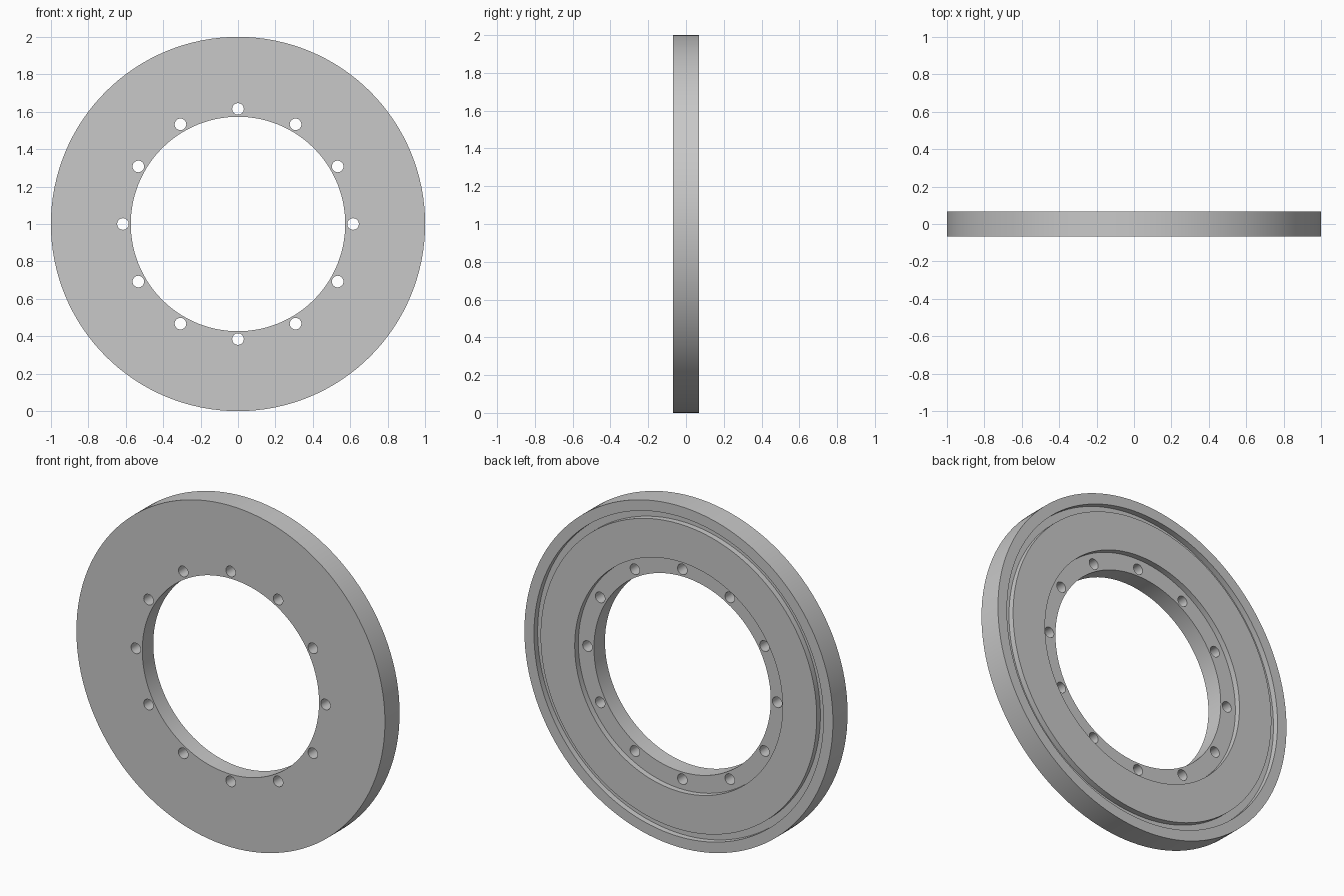
import bpy
import bmesh
from math import cos, sin, tau, radians
from mathutils import Matrix, Vector

cube = bpy.data.objects.get("Cube")
if cube:
    bpy.data.objects.remove(cube, do_unlink=True)

SEGMENTS = 128
HOLES = 12
HALF = 0.068                 # half of the ring thickness
STEP = HALF - 0.034          # floor level of the groove and inner flange
AXIS = Vector((0, 0, 1))     # centre of the ring

steel = bpy.data.materials.new("grey metal")
steel.use_nodes = True
grey = (0.58, 0.58, 0.58, 1)
steel.diffuse_color = grey
steel.node_tree.nodes["Principled BSDF"].inputs["Base Color"].default_value = grey


def make_object(name, bm):
    bmesh.ops.recalc_face_normals(bm, faces=bm.faces)
    mesh = bpy.data.meshes.new(name)
    bm.to_mesh(mesh)
    bm.free()
    mesh.materials.append(steel)
    obj = bpy.data.objects.new(name, mesh)
    bpy.context.collection.objects.link(obj)
    return obj


# Ring: closed (radius, y) section turned about the y axis
section = [
    (0.573, -HALF), (1.0, -HALF), (1.0, HALF),      # front face and outer rim
    (0.938, HALF), (0.938, STEP),                   # outer groove
    (0.895, STEP), (0.895, HALF),
    (0.674, HALF), (0.674, STEP), (0.573, STEP),    # raised face, inner flange
]
bm = bmesh.new()
verts = [bm.verts.new((r, y, AXIS.z)) for r, y in section]
edges = [bm.edges.new((v, verts[i - 1])) for i, v in enumerate(verts)]
bmesh.ops.spin(bm, geom=verts + edges, cent=AXIS, axis=(0, 1, 0),
               angle=tau, steps=SEGMENTS, use_merge=True)
bmesh.ops.remove_doubles(bm, verts=bm.verts, dist=0.0001)
ring = make_object("flange_ring", bm)

# Bolt holes: one cutter made of evenly spaced cylinders
bm = bmesh.new()
for i in range(HOLES):
    a = tau * i / HOLES
    place = Matrix.Translation(AXIS + 0.615 * Vector((cos(a), 0, sin(a))))
    bmesh.ops.create_cone(bm, cap_ends=True, segments=32, radius1=0.031,
                          radius2=0.031, depth=0.4,
                          matrix=place @ Matrix.Rotation(radians(90), 4, "X"))
cutter = make_object("bolt_hole_cutter", bm)
cutter.hide_render = True

cut = ring.modifiers.new("bolt_holes", "BOOLEAN")
cut.operation = "DIFFERENCE"
cut.solver = "EXACT"
cut.object = cutter

# Apply the cut, then drop the cutter
bpy.ops.object.select_all(action="DESELECT")
ring.select_set(True)
bpy.context.view_layer.objects.active = ring
bpy.ops.object.modifier_apply(modifier=cut.name)
bpy.data.objects.remove(cutter, do_unlink=True)
bpy.ops.object.shade_smooth_by_angle(angle=radians(30))
